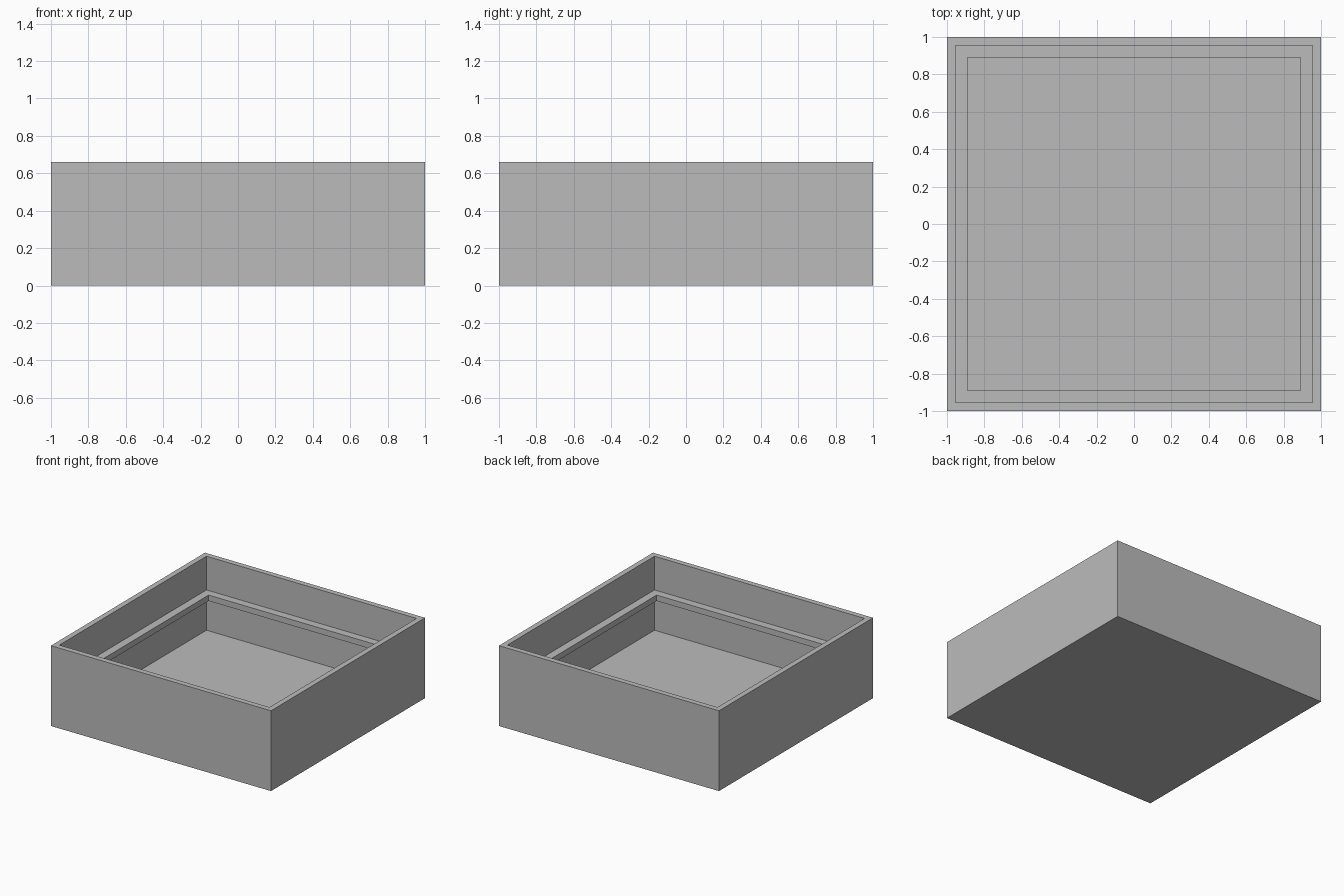
import bpy
import bmesh

cube = bpy.data.objects.get("Cube")
if cube:
    bpy.data.objects.remove(cube, do_unlink=True)

grey = bpy.data.materials.new("plain_grey")
grey.use_nodes = True
colour = (0.5, 0.5, 0.5, 1)
grey.diffuse_color = colour
grey.node_tree.nodes["Principled BSDF"].inputs["Base Color"].default_value = colour

OUTER, INNER, LIP = 1.0, 0.955, 0.89
HEIGHT, LIP_TOP, LIP_BOTTOM, FLOOR = 0.66, 0.383, 0.335, 0.052

# Square rings from the outer base, over the rim, around the ledge, to the floor
profile = [(OUTER, 0), (OUTER, HEIGHT), (INNER, HEIGHT), (INNER, LIP_TOP),
           (LIP, LIP_TOP), (LIP, LIP_BOTTOM), (INNER, LIP_BOTTOM), (INNER, FLOOR)]
corners = [(-1, -1), (1, -1), (1, 1), (-1, 1)]

bm = bmesh.new()
rings = [[bm.verts.new((x * r, y * r, z)) for x, y in corners] for r, z in profile]
for low, high in zip(rings, rings[1:]):
    for i in range(4):
        j = (i + 1) % 4
        bm.faces.new((low[i], low[j], high[j], high[i]))

# Underside and inside floor
bm.faces.new(rings[0][::-1])
bm.faces.new(rings[-1])
bmesh.ops.recalc_face_normals(bm, faces=bm.faces[:])

mesh = bpy.data.meshes.new("open_tray")
bm.to_mesh(mesh)
bm.free()
mesh.materials.append(grey)
tray = bpy.data.objects.new("open_tray", mesh)
bpy.context.collection.objects.link(tray)
